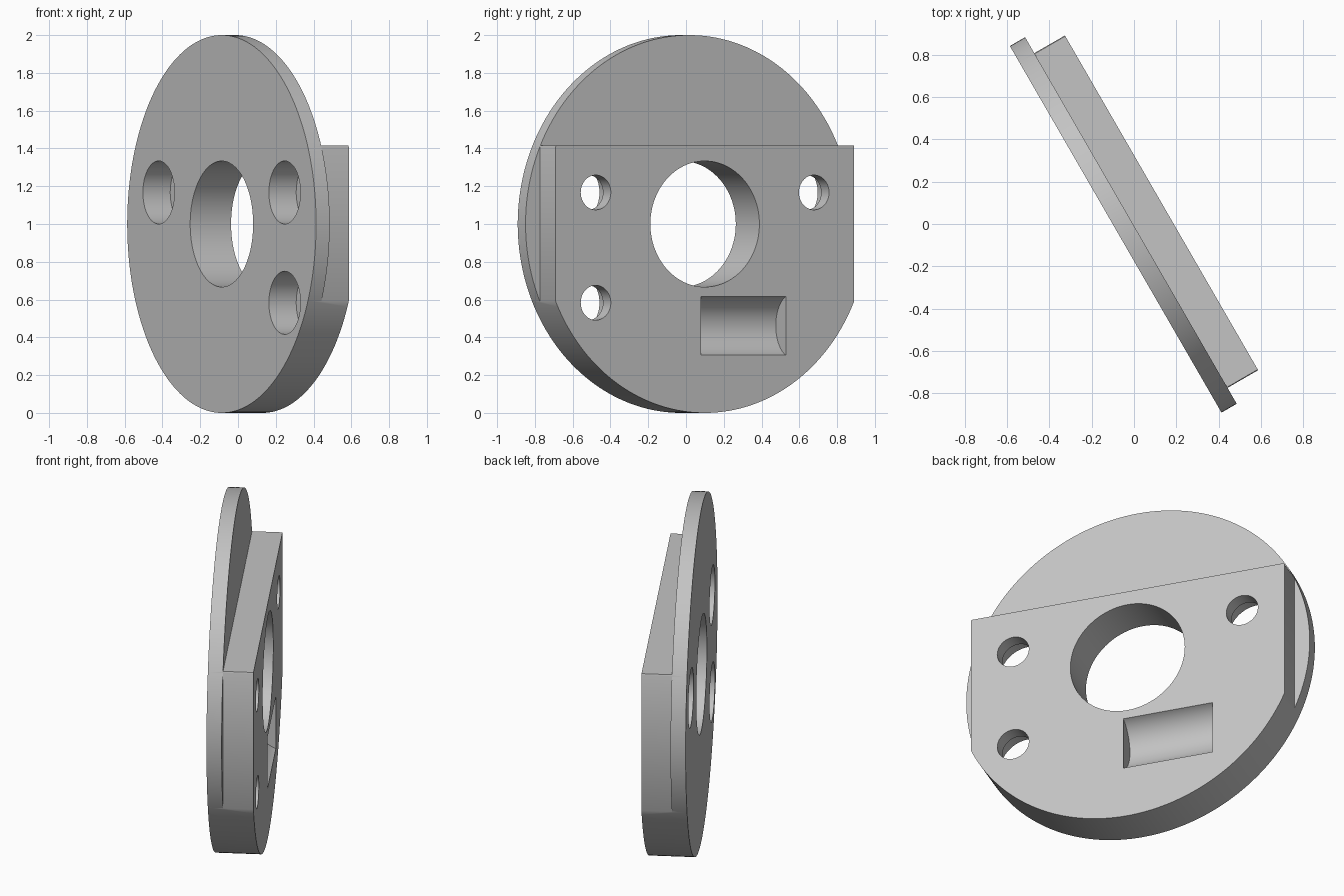
import bpy
from math import radians
from mathutils import Matrix, Vector

cube = bpy.data.objects.get("Cube")
if cube:
    bpy.data.objects.remove(cube, do_unlink=True)

THICK = 0.25      # whole plate
FLANGE = 0.083    # thin front disc
SIDE = 0.913      # half width of the raised block
TOP = 0.416       # height of the raised block above the axis

grey = bpy.data.materials.new("grey_metal")
grey.use_nodes = True
grey.diffuse_color = (0.55, 0.55, 0.55, 1)
grey.node_tree.nodes["Principled BSDF"].inputs["Base Color"].default_value = (0.55, 0.55, 0.55, 1)


def cylinder(name, radius, x, z, y0, y1, sides=96):
    """Cylinder along y from y0 to y1."""
    bpy.ops.mesh.primitive_cylinder_add(vertices=sides, radius=radius, depth=y1 - y0)
    ob = bpy.context.object
    ob.name = name
    ob.data.transform(Matrix.Translation((x, (y0 + y1) / 2, z)) @ Matrix.Rotation(radians(90), 4, 'X'))
    ob.data.materials.append(grey)
    return ob


def box(name, low, high):
    low, high = Vector(low), Vector(high)
    bpy.ops.mesh.primitive_cube_add(size=1)
    ob = bpy.context.object
    ob.name = name
    ob.data.transform(Matrix.Translation((low + high) / 2) @ Matrix.Diagonal((high - low).to_4d()))
    ob.data.materials.append(grey)
    return ob


def cut(target, cutter):
    """Subtract the cutter, then remove it."""
    mod = target.modifiers.new("cut", 'BOOLEAN')
    mod.operation = 'DIFFERENCE'
    mod.solver = 'EXACT'
    mod.object = cutter
    bpy.context.view_layer.objects.active = target
    bpy.ops.object.modifier_apply(modifier=mod.name)
    bpy.data.objects.remove(cutter, do_unlink=True)


# round plate
plate = cylinder("mounting_plate", 1, 0, 0, 0, THICK, 180)

# step the back down to the thin flange above and beside the block
cut(plate, box("top_step", (-2, FLANGE, TOP), (2, 1, 2)))
for side in (-1, 1):
    a, b = sorted((side * SIDE, side * 2))
    cut(plate, box("side_step", (a, FLANGE, -1), (b, 1, 1)))

# centre bore
cut(plate, cylinder("bore", 1 / 3, 0, 0, -1, 1))

# counterbored screw holes
for x, z in ((-0.667, 0.167), (0.667, 0.167), (0.667, -0.417)):
    cut(plate, cylinder("counterbore", 0.167, x, z, -1, 0.167, 64))
    cut(plate, cylinder("screw_hole", 0.092, x, z, -0.5, 1, 64))

# rounded pocket in the back
pocket = cylinder("pocket", 0.167, 0, 0, -0.26, 0.26, 64)
pocket.data.transform(Matrix.Translation((-0.235, THICK + 0.06, -0.539)) @ Matrix.Rotation(radians(90), 4, 'Z'))
cut(plate, pocket)

# turn and place
plate.data.transform(Matrix.Translation((-0.0865, -0.025, 1)) @ Matrix.Rotation(radians(-60), 4, 'Z'))
bpy.ops.object.select_all(action='DESELECT')
plate.select_set(True)
bpy.context.view_layer.objects.active = plate
bpy.ops.object.shade_smooth_by_angle(angle=radians(30))
